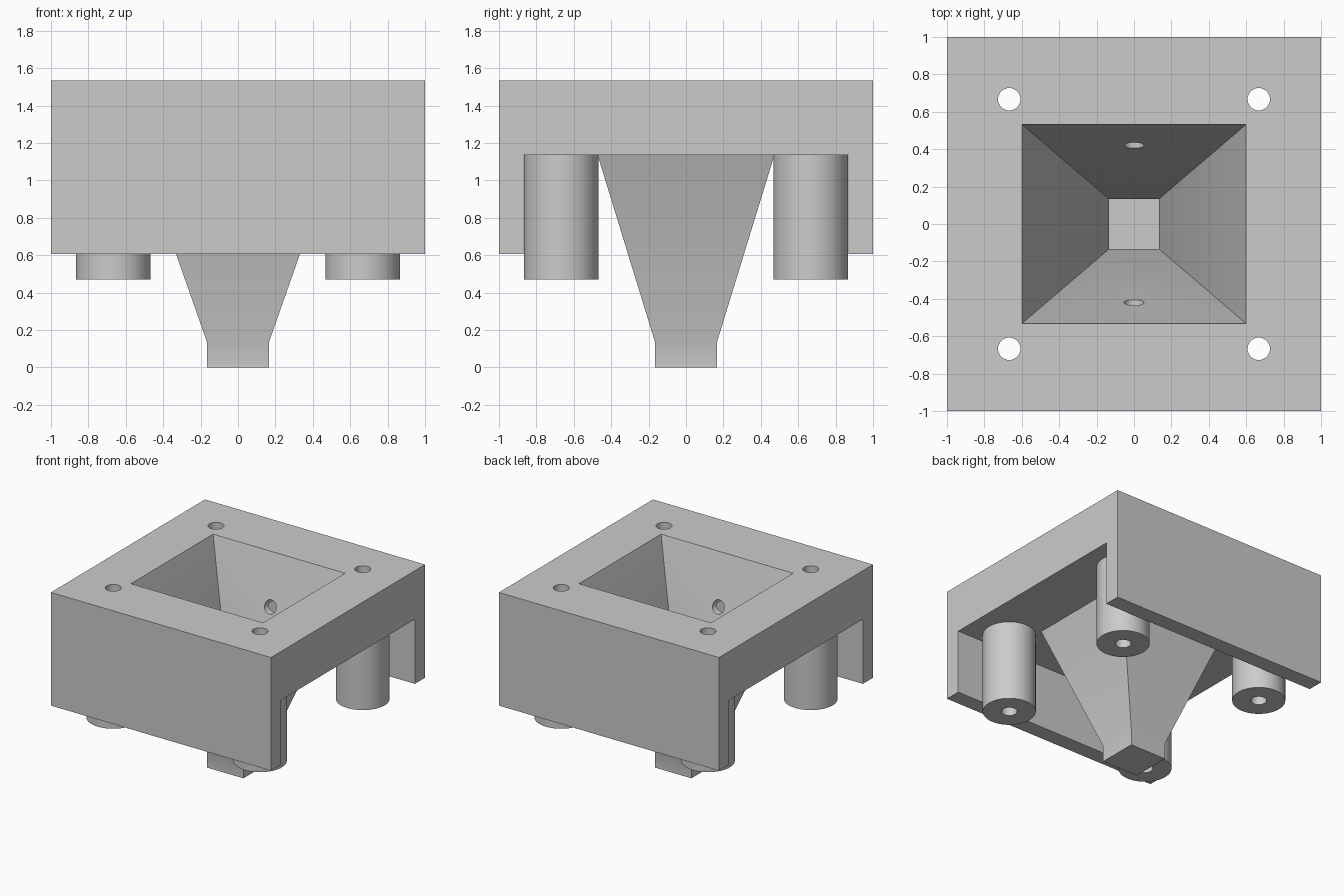
import bpy
import bmesh
import math

if "Cube" in bpy.data.objects:
    bpy.data.objects.remove(bpy.data.objects["Cube"], do_unlink=True)

TOP, CEILING, RIM, POST_END = 1.535, 1.135, 0.605, 0.47
NECK, POST = 0.133, 0.667

gray = bpy.data.materials.new("light gray plastic")
gray.use_nodes = True
gray.diffuse_color = (0.6, 0.6, 0.6, 1)
gray.node_tree.nodes["Principled BSDF"].inputs["Base Color"].default_value = (0.6, 0.6, 0.6, 1)


def add_object(name, bm):
    bmesh.ops.recalc_face_normals(bm, faces=bm.faces)
    mesh = bpy.data.meshes.new(name)
    bm.to_mesh(mesh)
    bm.free()
    mesh.materials.append(gray)
    obj = bpy.data.objects.new(name, mesh)
    bpy.context.collection.objects.link(obj)
    return obj


def loft(name, sections):
    """Stack of rectangles (half x, half y, z), capped at both ends."""
    bm = bmesh.new()
    rings = [[bm.verts.new((sx * x, sy * y, z))
              for sx, sy in ((-1, -1), (1, -1), (1, 1), (-1, 1))]
             for x, y, z in sections]
    for a, b in zip(rings, rings[1:]):
        for i in range(4):
            j = (i + 1) % 4
            bm.faces.new((a[i], a[j], b[j], b[i]))
    bm.faces.new(rings[0])
    bm.faces.new(rings[-1])
    return add_object(name, bm)


def cylinder(name, radius, start, end, x=0, y=0, sides=64):
    bm = bmesh.new()
    bmesh.ops.create_cone(bm, cap_ends=True, segments=sides, radius1=radius,
                          radius2=radius, depth=end - start)
    obj = add_object(name, bm)
    obj.location = (x, y, (start + end) / 2)
    return obj


def combine(target, tool, operation):
    mod = target.modifiers.new(tool.name, "BOOLEAN")
    mod.operation = operation
    mod.solver = "EXACT"
    mod.object = tool
    bpy.context.view_layer.update()
    bpy.ops.object.select_all(action="DESELECT")
    bpy.context.view_layer.objects.active = target
    target.select_set(True)
    bpy.ops.object.modifier_apply(modifier=mod.name)
    bpy.data.objects.remove(tool, do_unlink=True)


# Block with a wide slot running from side to side underneath
body = loft("hopper_block", [(1, 1, RIM), (1, 1, TOP)])
combine(body, loft("slot", [(1.1, 0.868, 0.5), (1.1, 0.868, CEILING)]), "DIFFERENCE")

# Tapered hopper shell with a square neck
combine(body, loft("hopper_shell", [(0.165, 0.165, 0), (0.165, 0.165, NECK),
                                    (0.64, 0.58, TOP - 0.05)]), "UNION")
combine(body, loft("hopper_cavity", [(0.133, 0.133, 0.033), (0.133, 0.133, NECK),
                                     (0.6, 0.533, TOP), (0.6, 0.533, TOP + 0.1)]), "DIFFERENCE")

# Four mounting posts with screw holes through the block
for sx in (-1, 1):
    for sy in (-1, 1):
        x, y = sx * POST, sy * POST
        combine(body, cylinder("post", 0.2, POST_END, CEILING + 0.05, x, y), "UNION")
        combine(body, cylinder("screw_hole", 0.06, 0.3, TOP + 0.1, x, y, 32), "DIFFERENCE")

# Cross hole through the front and back hopper walls
cross = cylinder("cross_hole", 0.053, -0.6, 0.6, sides=32)
cross.location.z = 1.14
cross.rotation_euler.x = math.pi / 2
combine(body, cross, "DIFFERENCE")

body.select_set(True)
bpy.context.view_layer.objects.active = body
bpy.ops.object.shade_smooth_by_angle(angle=math.radians(30))
